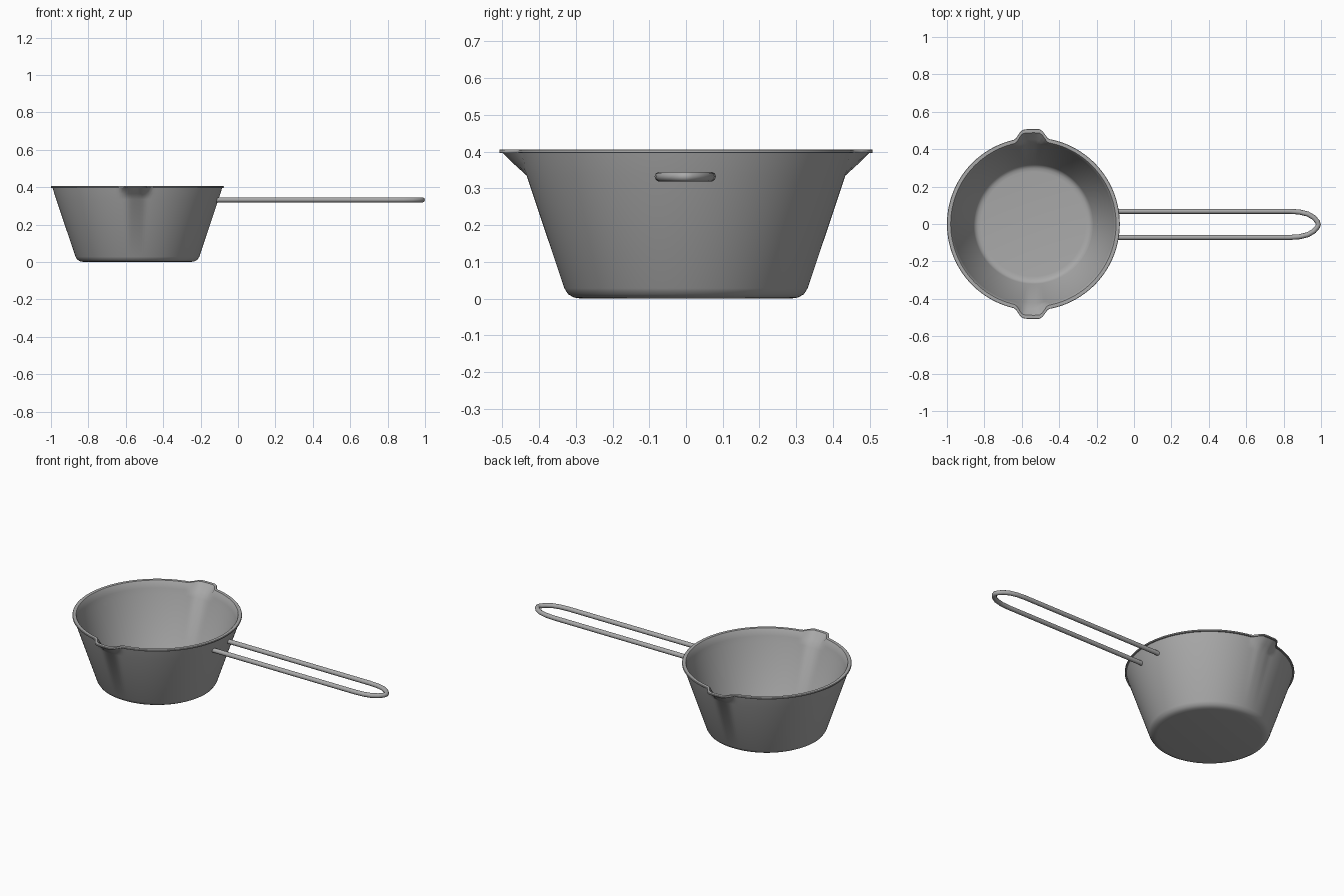
import bpy, bmesh
from math import sin, cos, pi, asin

if "Cube" in bpy.data.objects:
    bpy.data.objects.remove(bpy.data.objects["Cube"])

CX, SEG = -0.538, 192

steel = bpy.data.materials.new("dark_steel")
steel.diffuse_color = (0.4, 0.4, 0.4, 1)
steel.use_nodes = True
steel.node_tree.nodes["Principled BSDF"].inputs["Base Color"].default_value = steel.diffuse_color


def spout(theta, z):
    """Outward push that forms the two pouring lips at +y and -y."""
    f = max(0.0, min(1.0, (z - 0.335) / 0.06))
    d = abs(asin(max(-1.0, min(1.0, cos(theta)))) + 0.02)
    flat, end = 0.02 + 0.08 * f, 0.07 + 0.12 * f
    ramp = max(0.0, min(1.0, (end - d) / (end - flat)))
    return 0.046 * f * ramp


def finish(obj, angle):
    bpy.ops.object.select_all(action='DESELECT')
    bpy.context.view_layer.objects.active = obj
    obj.select_set(True)
    bpy.ops.object.shade_smooth_by_angle(angle=angle)


# Pan bowl: closed profile (radius, z), outer floor -> wall -> rim -> inner floor
outer = [(0.285, 0.0), (0.305, 0.003), (0.321, 0.012), (0.331, 0.028),
         (0.434, 0.335), (0.444, 0.365), (0.453, 0.396)]
rim = [(0.460, 0.396), (0.462, 0.398), (0.462, 0.404), (0.460, 0.406),
       (0.442, 0.406), (0.440, 0.404)]
inner = [(0.430, 0.365), (0.421, 0.335), (0.320, 0.034),
         (0.311, 0.021), (0.297, 0.014), (0.280, 0.012)]

bm = bmesh.new()
rings = []
for r, z in outer + rim + inner:
    ring = []
    for i in range(SEG):
        t = 2 * pi * i / SEG
        rr = r + spout(t, z)
        ring.append(bm.verts.new((CX + rr * cos(t), rr * sin(t), z)))
    rings.append(ring)
for a, b in zip(rings, rings[1:]):
    for i in range(SEG):
        j = (i + 1) % SEG
        bm.faces.new((a[i], a[j], b[j], b[i]))
bm.faces.new(rings[0][::-1])
bm.faces.new(rings[-1])
bmesh.ops.recalc_face_normals(bm, faces=bm.faces)
mesh = bpy.data.meshes.new("pan_bowl")
bm.to_mesh(mesh)
bm.free()
mesh.materials.append(steel)
bowl = bpy.data.objects.new("pan_bowl", mesh)
bpy.context.collection.objects.link(bowl)
finish(bowl, 0.6)

# Wire loop handle: half path mirrored in y
half = [(-0.116, 0.070), (0.83, 0.070), (0.885, 0.066), (0.93, 0.055),
        (0.962, 0.036), (0.981, 0.014)]
path = half + [(0.986, 0.0)] + [(x, -y) for x, y in reversed(half)]
curve = bpy.data.curves.new("wire_handle", 'CURVE')
curve.dimensions = '3D'
curve.bevel_depth = 0.0135
curve.bevel_resolution = 3
curve.use_fill_caps = True
curve.materials.append(steel)
line = curve.splines.new('POLY')
line.points.add(len(path) - 1)
for p, (x, y) in zip(line.points, path):
    p.co = (x, y - 0.002, 0.332, 1)
handle = bpy.data.objects.new("wire_handle", curve)
bpy.context.collection.objects.link(handle)
bpy.ops.object.select_all(action='DESELECT')
bpy.context.view_layer.objects.active = handle
handle.select_set(True)
bpy.ops.object.convert(target='MESH')
finish(bpy.context.view_layer.objects.active, 0.9)
